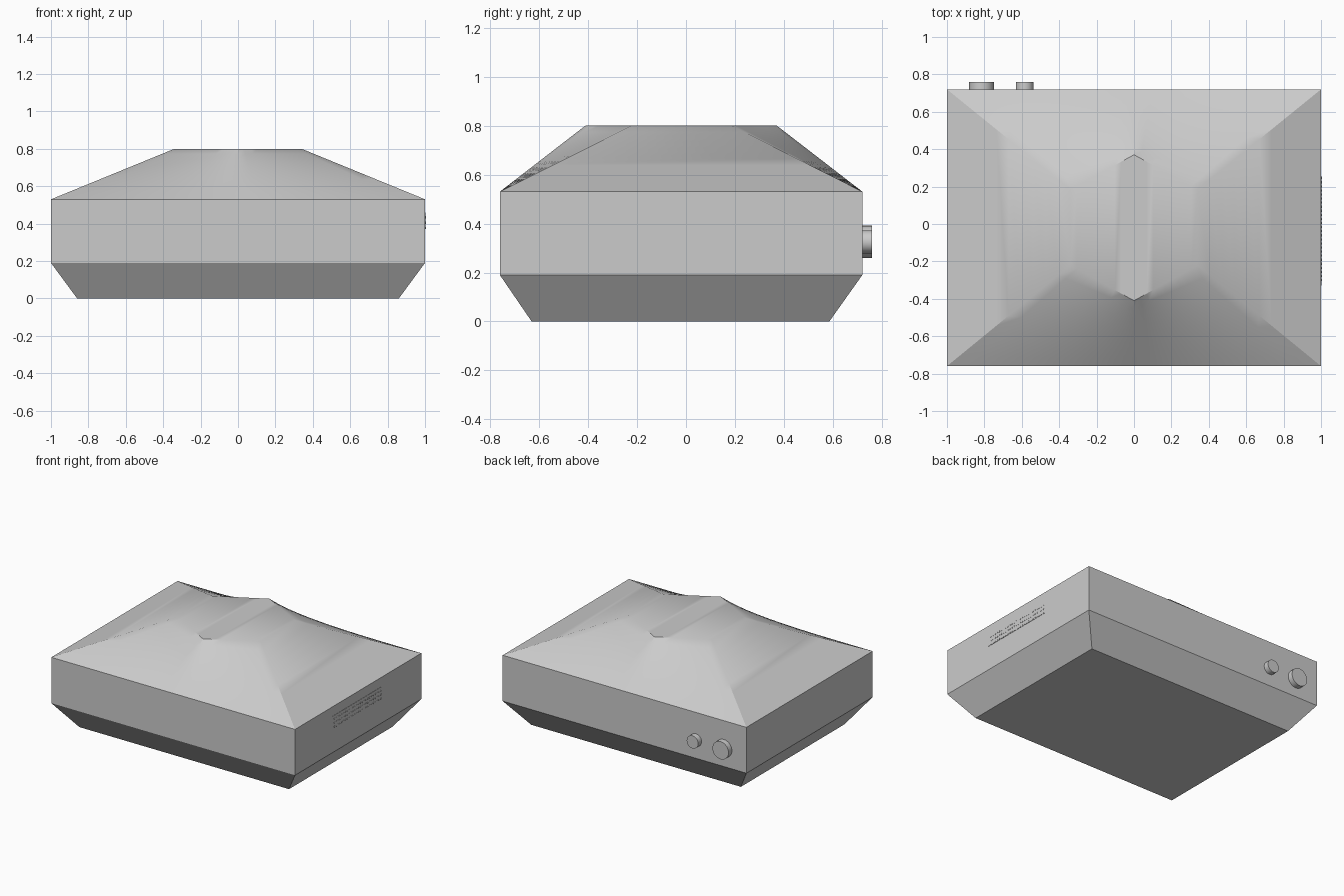
import bpy, bmesh, math
from mathutils import Vector, Matrix

cube = bpy.data.objects.get("Cube")
if cube:
    bpy.data.objects.remove(cube, do_unlink=True)

grey = bpy.data.materials.new("plain grey")
grey.use_nodes = True
COLOUR = (0.6, 0.6, 0.6, 1)
grey.diffuse_color = COLOUR
grey.node_tree.nodes["Principled BSDF"].inputs["Base Color"].default_value = COLOUR


def finish(name, bm):
    """Turn a bmesh into a smooth-by-angle grey object."""
    bmesh.ops.remove_doubles(bm, verts=bm.verts, dist=0.0001)
    bmesh.ops.recalc_face_normals(bm, faces=bm.faces)
    mesh = bpy.data.meshes.new(name)
    bm.to_mesh(mesh)
    bm.free()
    mesh.materials.append(grey)
    ob = bpy.data.objects.new(name, mesh)
    bpy.context.collection.objects.link(ob)
    bpy.ops.object.select_all(action='DESELECT')
    ob.select_set(True)
    bpy.context.view_layer.objects.active = ob
    bpy.ops.object.shade_smooth_by_angle(angle=math.radians(30))
    return ob


def patch(bm, a, b, c, d, nu, nv):
    """Ruled patch between edge a-b and edge d-c."""
    rows = []
    for j in range(nv + 1):
        lo, hi = a.lerp(d, j / nv), b.lerp(c, j / nv)
        rows.append([bm.verts.new(lo.lerp(hi, i / nu)) for i in range(nu + 1)])
    for r, s in zip(rows, rows[1:]):
        for i in range(nu):
            bm.faces.new((r[i], r[i + 1], s[i + 1], s[i]))


def ring(x, front, back, z):
    """Front-left, front-middle, front-right, back-right, back-middle, back-left."""
    return [Vector(p) for p in ((-x, front, z), (0, front, z), (x, front, z),
                                (x, back, z), (0, back, z), (-x, back, z))]


# Case: tapered foot, upright walls and a lofted lid ending in a six-sided top
foot = ring(0.86, -0.63, 0.585, 0)
low = ring(1, -0.76, 0.72, 0.19)
rim = ring(1, -0.76, 0.72, 0.53)
top = ring(0.34, -0.22, 0.185, 0.8)
top[1].y, top[4].y = -0.41, 0.37
N = 10

bm = bmesh.new()
for below, above in ((foot, low), (low, rim)):
    for i in range(6):
        k = (i + 1) % 6
        n = 1 if i in (2, 5) else N
        patch(bm, below[i], below[k], above[k], above[i], n, 1)
for i in range(6):
    k = (i + 1) % 6
    patch(bm, rim[i], rim[k], top[k], top[i], 1 if i in (2, 5) else N, N)
patch(bm, top[0], top[1], top[4], top[5], N, 1)
patch(bm, top[1], top[2], top[3], top[4], N, 1)
patch(bm, foot[0], foot[1], foot[4], foot[5], N, 1)
patch(bm, foot[1], foot[2], foot[3], foot[4], N, 1)
finish("case", bm)


def cylinder(bm, centre, radius, depth, axis, sides):
    turn = Vector(axis).to_track_quat('Z', 'Y').to_matrix().to_4x4()
    bmesh.ops.create_cone(bm, cap_ends=True, segments=sides, radius1=radius,
                          radius2=radius, depth=depth,
                          matrix=Matrix.Translation(centre) @ turn)


# Round sockets on the back
for name, x, radius in (("large_socket", -0.815, 0.066), ("small_socket", -0.585, 0.047)):
    bm = bmesh.new()
    cylinder(bm, (x, 0.735, 0.325), radius, 0.05, (0, 1, 0), 32)
    finish(name, bm)

# Grille plate with three rows of small studs on one side
bm = bmesh.new()
bmesh.ops.create_cube(bm, size=1, matrix=Matrix.Translation((1, -0.035, 0.415))
                      @ Matrix.Diagonal((0.004, 0.585, 0.09, 1)))
finish("grille_plate", bm)

bm = bmesh.new()
for row in range(3):
    for col in range(26):
        cylinder(bm, (1.001, -0.3 + col * 0.0218, 0.376 + row * 0.029),
                 0.006, 0.006, (1, 0, 0), 10)
finish("grille_studs", bm)
